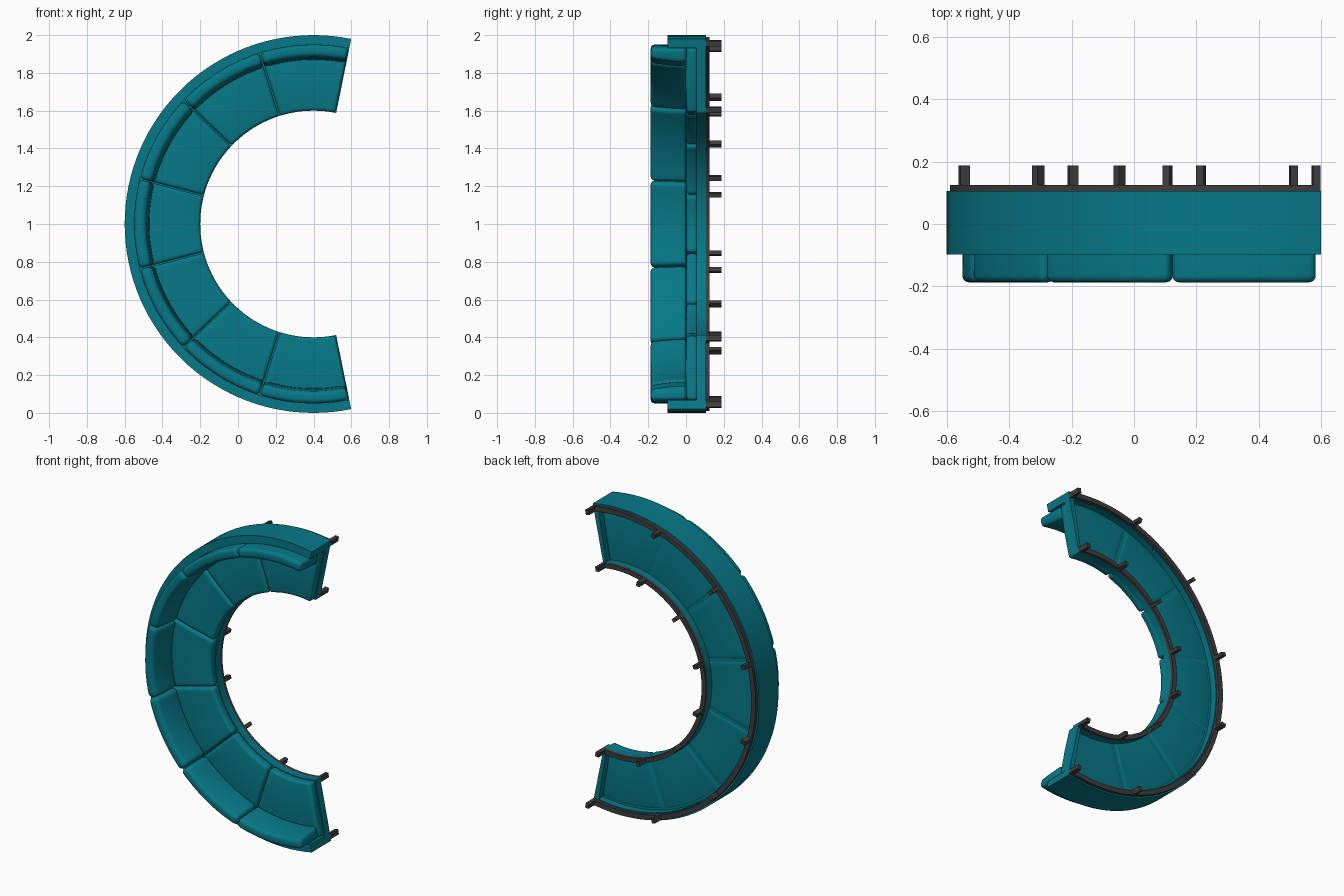
import bpy, bmesh
from math import cos, sin, radians

if "Cube" in bpy.data.objects:
    bpy.data.objects.remove(bpy.data.objects["Cube"])

CX, CZ = 0.4, 1.0            # centre of the arc
A0, A1, N = 78.5, 281.5, 7   # arc ends in degrees, number of seats
STEP = (A1 - A0) / N


def material(name, rgb):
    m = bpy.data.materials.new(name)
    m.diffuse_color = (*rgb, 1)
    m.use_nodes = True
    m.node_tree.nodes["Principled BSDF"].inputs["Base Color"].default_value = m.diffuse_color
    return m


TEAL = material("teal_fabric", (0.002, 0.19, 0.245))
DARK = material("dark_metal", (0.05, 0.047, 0.047))


def sweep(name, profile, a0, a1, steps, mat, bevel=0.0, segs=3, gap=0.0):
    """Sweep a closed (radius, height) profile round the arc; height is -y.
    gap trims both ends by a constant distance."""
    bm = bmesh.new()
    rings = []
    for i in range(steps + 1):
        t = i / steps
        ring = []
        for r, h in profile:
            g = gap / r
            a = radians(a0) + g + (radians(a1 - a0) - 2 * g) * t
            ring.append(bm.verts.new((CX + r * cos(a), -h, CZ + r * sin(a))))
        rings.append(ring)
    n = len(profile)
    for p, q in zip(rings, rings[1:]):
        for j in range(n):
            k = (j + 1) % n
            bm.faces.new((p[j], p[k], q[k], q[j]))
    bm.faces.new(rings[0])
    bm.faces.new(rings[-1][::-1])
    bmesh.ops.recalc_face_normals(bm, faces=bm.faces)
    if bevel:
        sharp = [e for e in bm.edges if e.calc_face_angle(0) > radians(40)]
        bmesh.ops.bevel(bm, geom=sharp, offset=bevel, segments=segs,
                        profile=0.5, affect='EDGES', clamp_overlap=True)
    me = bpy.data.meshes.new(name)
    bm.to_mesh(me)
    bm.free()
    me.materials.append(mat)
    ob = bpy.data.objects.new(name, me)
    bpy.context.collection.objects.link(ob)
    bpy.ops.object.select_all(action='DESELECT')
    ob.select_set(True)
    bpy.context.view_layer.objects.active = ob
    bpy.ops.object.shade_smooth_by_angle(angle=radians(35))
    return ob


# frame: curved back shell, thin seat deck and inner skirt, hollow underneath
sweep("frame_shell", [(0.60, -0.105), (0.63, -0.105), (0.63, -0.059), (0.952, -0.059),
                      (0.952, -0.105), (1.0, -0.105), (1.0, 0.097), (0.95, 0.097),
                      (0.95, -0.055), (0.60, -0.055)], A0, A1, 70, TEAL)

# skirts closing the two ends of the hollow base
for name, a, b in (("top_end_skirt", A0, A0 + 2), ("bottom_end_skirt", A1 - 2, A1)):
    sweep(name, [(0.602, -0.105), (0.998, -0.105), (0.998, -0.057), (0.602, -0.057)],
          a, b, 1, TEAL)

# seat and back cushions, one pair per section
SEAT = [(0.60, -0.062), (0.948, -0.062), (0.948, -0.002), (0.78, 0.003), (0.60, -0.003)]
BACK = [(0.868, -0.004), (0.948, -0.004), (0.95, 0.187), (0.888, 0.187), (0.875, 0.09)]
for i in range(N):
    a, b = A0 + i * STEP, A0 + (i + 1) * STEP
    sweep(f"seat_cushion_{i + 1}", SEAT, a, b, 10, TEAL, 0.018, 4, 0.003)
    sweep(f"back_cushion_{i + 1}", BACK, a, b, 10, TEAL, 0.022, 4, 0.003)

# metal rails under the frame, with a leg at every seat joint
for side, r0, r1, half in (("inner", 0.60, 0.63, 1.1), ("outer", 0.958, 0.99, 0.7)):
    sweep(f"{side}_rail", [(r0, -0.125), (r1, -0.125), (r1, -0.105), (r0, -0.105)],
          A0, A1, 70, DARK)
    for i in range(N + 1):
        # end legs sit flush with the ends of the frame
        a = min(max(A0 + i * STEP, A0 + half), A1 - half)
        sweep(f"{side}_leg_{i + 1}",
              [(r0, -0.188), (r1, -0.188), (r1, -0.106), (r0, -0.106)],
              a - half, a + half, 1, DARK)
